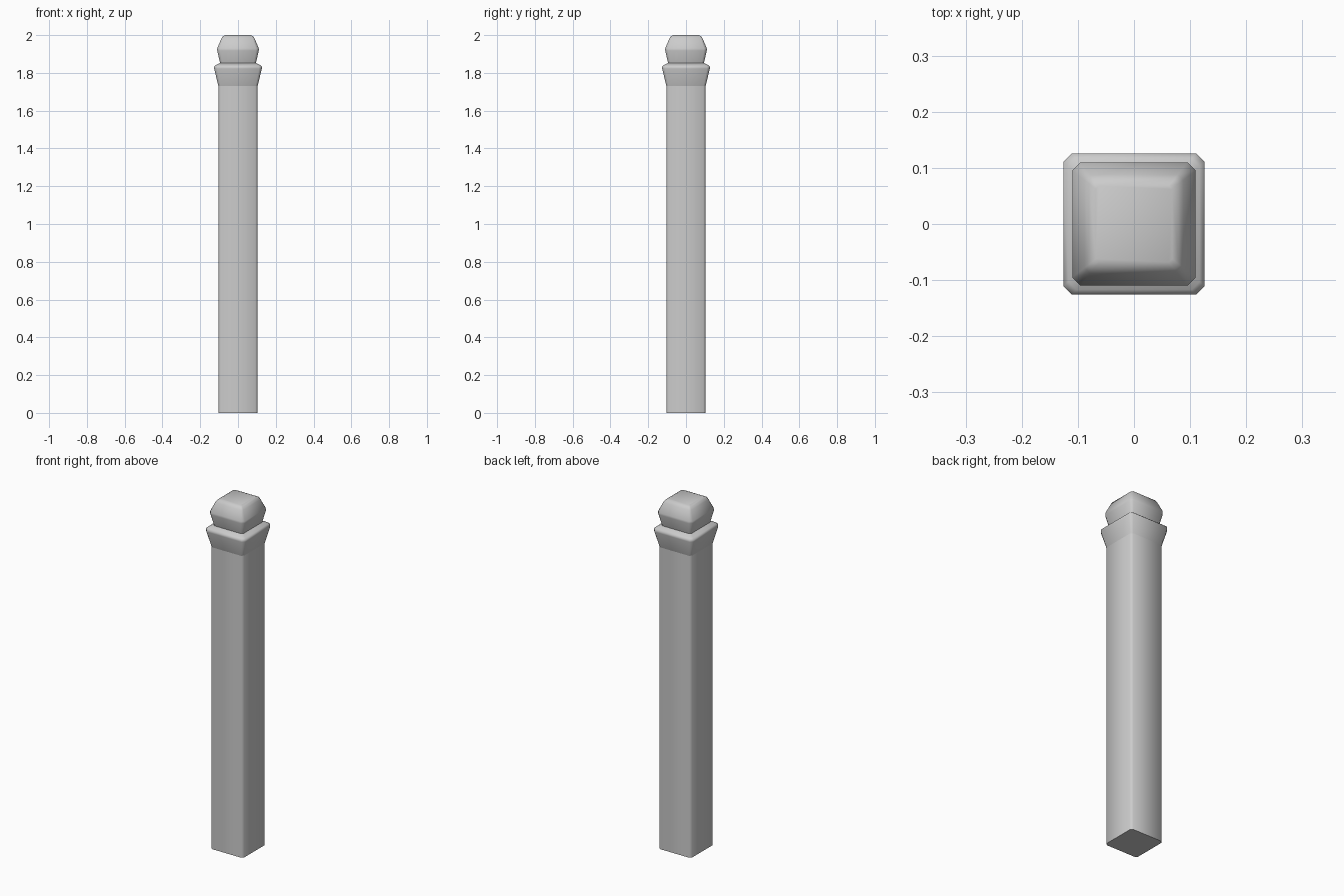
import bpy, bmesh, math

if "Cube" in bpy.data.objects:
    bpy.data.objects.remove(bpy.data.objects["Cube"])


def ring(bm, half, chamfer, z):
    """Square cross-section with clipped corners."""
    h, k = half, half - chamfer
    pts = [(h, -k), (h, k), (k, h), (-k, h), (-h, k), (-h, -k), (-k, -h), (k, -h)]
    return [bm.verts.new((x, y, z)) for x, y in pts]


def loft(name, sections, cap_bottom=False, cap_top=False):
    """Join (z, half width, chamfer) sections into one skin."""
    bm = bmesh.new()
    rings = [ring(bm, h, c, z) for z, h, c in sections]
    for a, b in zip(rings, rings[1:]):
        for i in range(8):
            j = (i + 1) % 8
            bm.faces.new((a[i], a[j], b[j], b[i]))
    if cap_bottom:
        bm.faces.new(rings[0][::-1])
    if cap_top:
        bm.faces.new(rings[-1])
    mesh = bpy.data.meshes.new(name)
    bm.to_mesh(mesh)
    bm.free()
    obj = bpy.data.objects.new(name, mesh)
    bpy.context.collection.objects.link(obj)
    bpy.ops.object.select_all(action='DESELECT')
    obj.select_set(True)
    bpy.context.view_layer.objects.active = obj
    bpy.ops.object.shade_smooth_by_angle(angle=math.radians(50))
    return obj


# Square shaft with softened corners
loft("post_shaft", [(0, 0.104, 0.012), (1.73, 0.104, 0.012)], cap_bottom=True)

# Flared collar, with its top sloping in to the neck
loft("post_collar", [(1.73, 0.104, 0.012), (1.822, 0.126, 0.015),
                     (1.834, 0.126, 0.015), (1.842, 0.117, 0.014),
                     (1.852, 0.095, 0.012)])

# Faceted knob with a softened flat top
loft("post_knob", [(1.852, 0.095, 0.012), (1.918, 0.110, 0.015),
                   (1.930, 0.110, 0.015), (1.982, 0.088, 0.010),
                   (1.994, 0.080, 0.008), (2.0, 0.068, 0.006)], cap_top=True)
